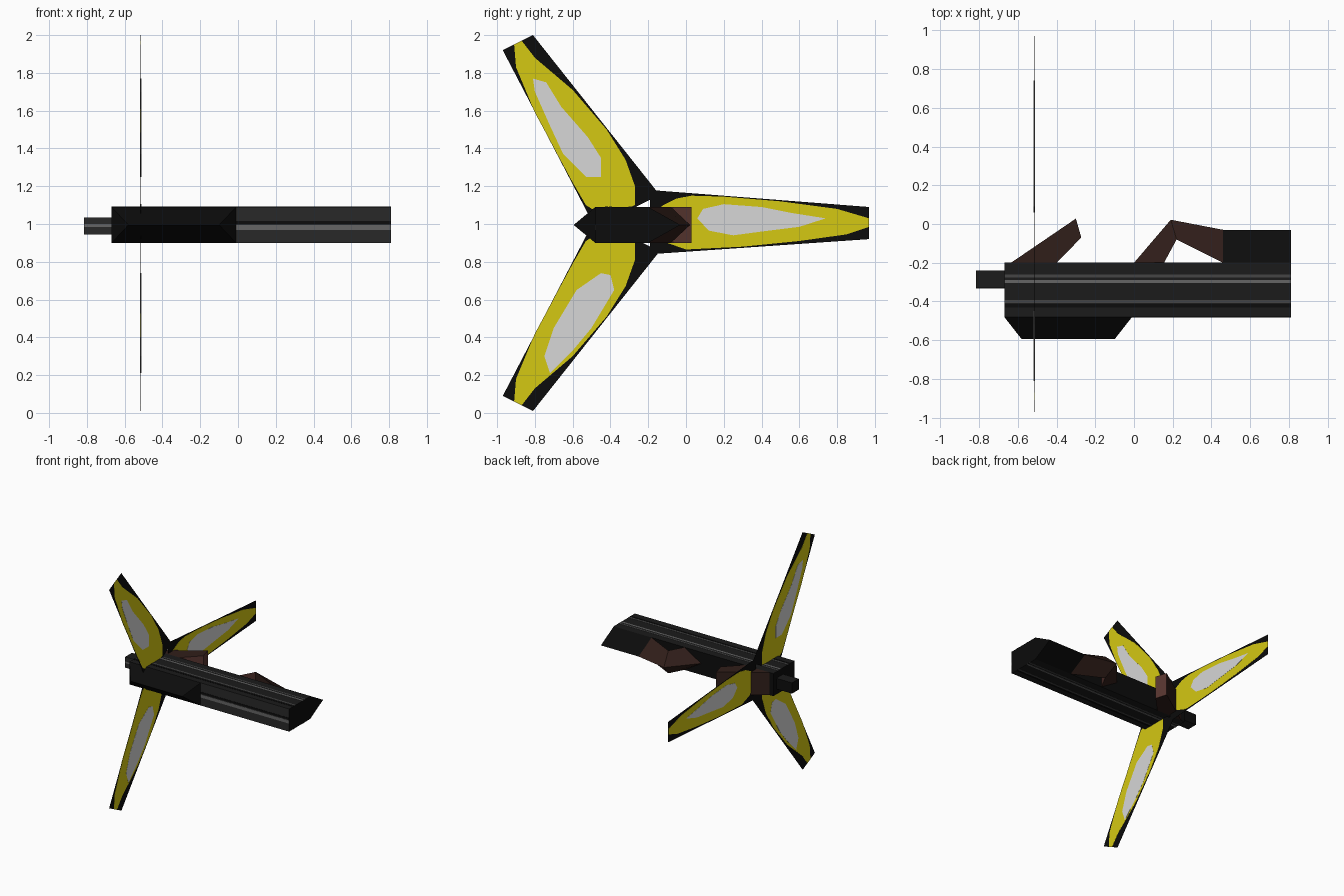
import bpy, bmesh
from mathutils import Vector

if "Cube" in bpy.data.objects:
    bpy.data.objects.remove(bpy.data.objects["Cube"])

Z0, Z1, ZM = 0.90, 1.09, 0.995      # gun thickness and its middle plane


def mat(name, *rgb):
    m = bpy.data.materials.new(name)
    m.diffuse_color = (*rgb, 1)
    m.use_nodes = True
    m.node_tree.nodes["Principled BSDF"].inputs["Base Color"].default_value = m.diffuse_color
    return m


BLACK = mat("black", .0035, .0035, .0035)
CHARCOAL = mat("charcoal", .011, .011, .011)
GREY = mat("dark grey", .022, .022, .022)
MID = mat("mid grey", .06, .06, .06)
LIGHT = mat("light grey", .13, .13, .13)
DARK_BROWN = mat("dark brown", .030, .013, .010)
BROWN = mat("brown", .100, .037, .030)
YELLOW = mat("flame yellow", .66, .58, .006)
WHITE = mat("flame white", .68, .68, .68)


def make(name, verts, faces, mats, rule=None):
    """Mesh object; rule(normal) picks the material slot of each face."""
    me = bpy.data.meshes.new(name)
    bm = bmesh.new()
    vs = [bm.verts.new(v) for v in verts]
    for f in faces:
        bm.faces.new([vs[i] for i in f])
    bmesh.ops.recalc_face_normals(bm, faces=bm.faces)
    bm.normal_update()
    for f in bm.faces:
        f.material_index = rule(f.normal) if rule else 0
    bm.to_mesh(me)
    bm.free()
    for m in mats:
        me.materials.append(m)
    ob = bpy.data.objects.new(name, me)
    bpy.context.collection.objects.link(ob)
    return ob


def prism(name, pts, offset, mats, rule=None):
    """Extrude a closed outline by a vector."""
    n = len(pts)
    a = [Vector(p) for p in pts]
    b = [p + Vector(offset) for p in a]
    faces = [list(range(n)), list(range(n, 2 * n))]
    faces += [[i, (i + 1) % n, n + (i + 1) % n, n + i] for i in range(n)]
    return make(name, a + b, faces, mats, rule)


def box(name, x, y, z, mats, rule=None):
    pts = [(x[0], y[0], z[0]), (x[1], y[0], z[0]), (x[1], y[1], z[0]), (x[0], y[1], z[0])]
    return prism(name, pts, (0, 0, z[1] - z[0]), mats, rule)


def ridge(name, sections, mats, rule=None):
    """Loft of triangles: flat base edge (full thickness) to a centre ridge."""
    verts, faces = [], []
    for (bx, by), (rx, ry) in sections:
        verts += [(bx, by, Z0), (bx, by, Z1), (rx, ry, ZM)]
    for s in range(len(sections) - 1):
        for i in range(3):
            j = (i + 1) % 3
            faces.append([3 * s + i, 3 * s + j, 3 * s + 3 + j, 3 * s + 3 + i])
    e = len(verts) - 3
    faces += [[0, 1, 2], [e, e + 1, e + 2]]
    return make(name, verts, faces, mats, rule)


def body_rule(n):
    return 1 if abs(n.z) > .5 else 2 if n.y < -.5 else 0


def grip_rule(n):
    return 1 if n.x > .3 and abs(n.z) < .5 else 0


# receiver and barrel
box("receiver", (-.67, .81), (-.48, -.20), (Z0, Z1), [BLACK, CHARCOAL, GREY], body_rule)
box("barrel", (-.815, -.67), (-.33, -.24), (.945, 1.035), [BLACK, CHARCOAL, GREY], body_rule)
box("barrel_stripe", (-.815, -.67), (-.333, -.325), (.985, 1.0), [LIGHT])

# handguard, stock and grips
ridge("handguard", [((-.67, -.48), (-.58, -.595)), ((-.01, -.48), (-.10, -.595))], [BLACK])
ridge("stock", [((.46, -.20), (.46, -.03)), ((.81, -.20), (.81, -.03))], [BLACK])
ridge("rear_grip", [((.155, -.20), (0, -.20)), ((.22, -.08), (.19, .022)),
                    ((.46, -.20), (.46, -.03))], [DARK_BROWN, BROWN], grip_rule)
prism("front_grip", [(x, y, Z0) for x, y in
                     [(-.635, -.20), (-.30, .028), (-.272, -.07), (-.40, -.20)]],
      (0, 0, Z1 - Z0), [DARK_BROWN, BROWN], grip_rule)

# thin stripes along both flat sides
for side, z in (("upper", Z1), ("lower", Z0)):
    for i, (y0, y1, m) in enumerate([(-.305, -.288, LIGHT), (-.276, -.262, MID),
                                     (-.408, -.392, MID), (-.430, -.414, BLACK)]):
        box(f"{side}_stripe_{i}", (-.67, .81), (y0, y1), (z - .0015, z + .0015), [m])
# stripes along the front edge
for name, z0, z1, m in (("light", .968, .994, LIGHT), ("black", 1.0, 1.015, BLACK)):
    box(f"front_{name}_stripe", (-.01, .81), (-.482, -.479), (z0, z1), [m])

# three flat flame blades as (y, z) outlines: backing, yellow, white core
flip = lambda pts: [(y, 2.01 - z) for y, z in pts]
up_back = [(-.97, 1.92), (-.81, 2.0), (-.14, 1.155), (-.48, .98)]
up_yellow = [(-.91, 1.95), (-.87, 1.97), (-.80, 1.88), (-.60, 1.71), (-.42, 1.50), (-.32, 1.34),
             (-.27, 1.20), (-.27, 1.10), (-.42, 1.03), (-.53, 1.10), (-.60, 1.22), (-.80, 1.59),
             (-.90, 1.83)]
up_white = [(-.81, 1.77), (-.74, 1.75), (-.66, 1.62), (-.52, 1.46), (-.45, 1.35), (-.45, 1.25),
            (-.53, 1.25), (-.65, 1.37), (-.72, 1.52), (-.80, 1.70)]
low_white = [(-.75, .30), (-.70, .45), (-.58, .65), (-.45, .74), (-.40, .73), (-.38, .65),
             (-.50, .45), (-.60, .33), (-.72, .21)]
back_back = [(.97, 1.09), (.97, .92), (-.19, .84), (-.19, 1.18)]
back_yellow = [(.97, 1.03), (.80, 1.08), (.50, 1.12), (.20, 1.145), (.03, 1.15), (-.05, 1.135),
               (-.12, 1.10), (-.16, 1.07), (-.16, .95), (-.10, .90), (0, .865), (.30, .88),
               (.60, .91), (.85, .945), (.97, .985)]
back_white = [(.06, 1.03), (.09, 1.08), (.20, 1.105), (.40, 1.09), (.55, 1.06), (.74, 1.03),
              (.60, .985), (.40, .96), (.25, .94), (.12, .965)]
blades = {"upper": (up_back, up_yellow, up_white),
          "lower": (flip(up_back), flip(up_yellow), low_white),
          "back": (back_back, back_yellow, back_white)}
for name, layers in blades.items():
    for part, pts, half, m in zip(("backing", "yellow", "core"), layers,
                                  (.001, .002, .003), (BLACK, YELLOW, WHITE)):
        prism(f"{name}_flame_{part}", [(-.515 - half, y, z) for y, z in pts],
              (2 * half, 0, 0), [m])
